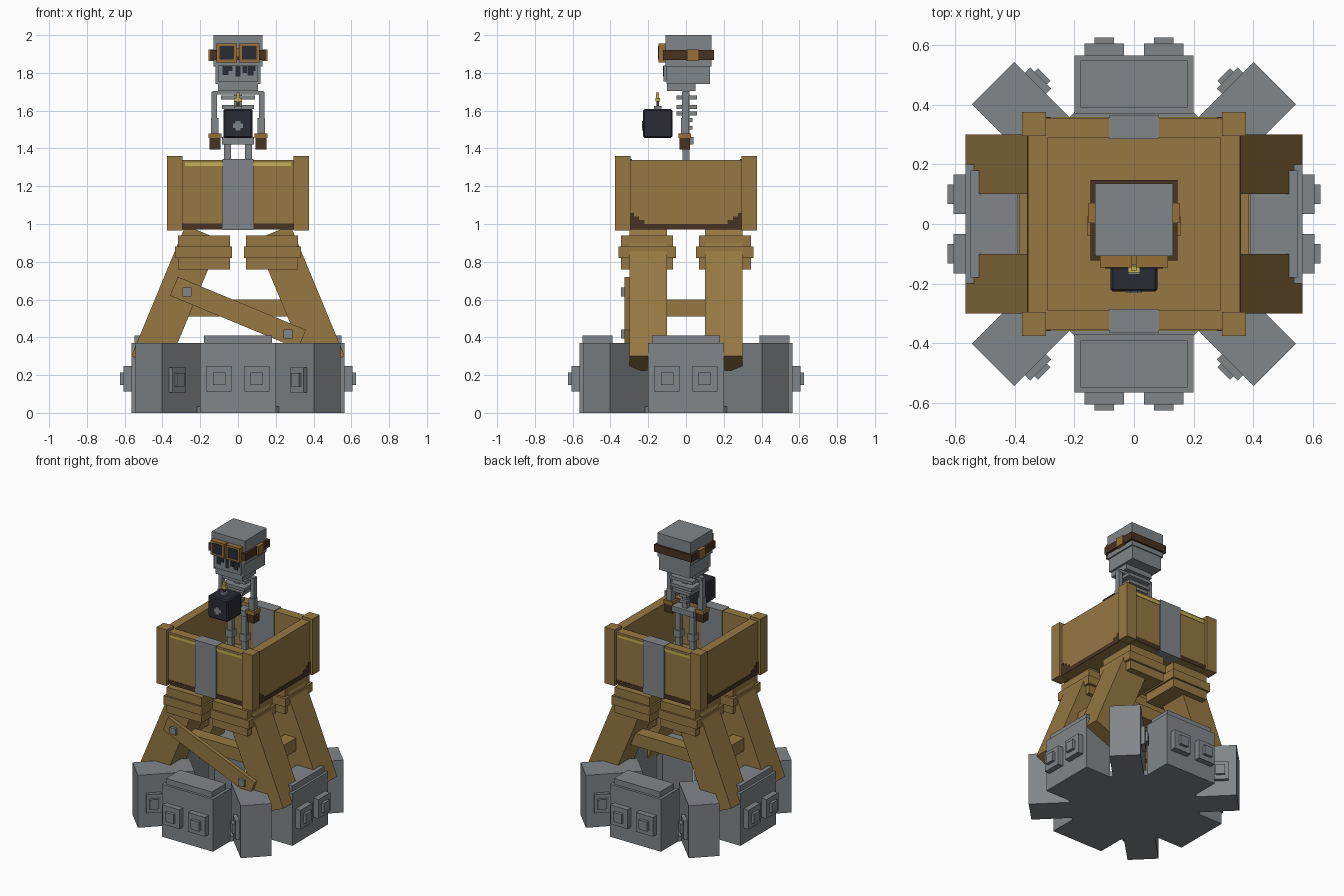
import bpy, bmesh, math
from mathutils import Matrix, Vector

cube = bpy.data.objects.get("Cube")
if cube:
    bpy.data.objects.remove(cube, do_unlink=True)


def material(name, r, g, b):
    m = bpy.data.materials.new(name)
    m.use_nodes = True
    m.diffuse_color = (r, g, b, 1)
    bsdf = m.node_tree.nodes["Principled BSDF"]
    bsdf.inputs["Base Color"].default_value = (r, g, b, 1)
    bsdf.inputs["Roughness"].default_value = 0.9
    return m


STONE = material("grey stone", 0.22, 0.236, 0.248)
WOOD = material("tan wood", 0.305, 0.185, 0.055)
DARK = material("dark brown", 0.065, 0.032, 0.016)
BLACK = material("blue black", 0.024, 0.024, 0.036)
YELLOW = material("pale yellow", 0.56, 0.44, 0.09)
BRASS = material("brass", 0.31, 0.16, 0.04)


def add(name, bm, mat):
    me = bpy.data.meshes.new(name)
    bm.to_mesh(me)
    bm.free()
    me.materials.append(mat)
    ob = bpy.data.objects.new(name, me)
    bpy.context.collection.objects.link(ob)
    return ob


def box(name, x, y, z, mat, frame=Matrix()):
    """Box from (min, max) ranges, placed in an optional local frame."""
    lo, hi = Vector((x[0], y[0], z[0])), Vector((x[1], y[1], z[1]))
    bm = bmesh.new()
    bmesh.ops.create_cube(bm, size=1, matrix=frame @ Matrix.Translation((lo + hi) / 2)
                          @ Matrix.Diagonal((*(hi - lo), 1)))
    return add(name, bm, mat)


def mid(c, h):
    return (c - h, c + h)


def span(a, b):
    return (min(a, b), max(a, b))


# Base plate joining the teeth
bm = bmesh.new()
bmesh.ops.create_cone(bm, cap_ends=True, segments=8, radius1=0.44, radius2=0.44, depth=0.035,
                      matrix=Matrix.Translation((0, 0, 0.0175)) @ Matrix.Rotation(math.pi / 8, 4, 'Z'))
add("base_plate", bm, STONE)

# Eight stone teeth: wide ones on the sides, narrow ones on the diagonals
for i in range(8):
    turn = Matrix.Rotation(i * math.pi / 4, 4, 'Z')
    if i % 2 == 0:
        box(f"wide_block_{i}", (0.37, 0.565), (-0.2, 0.2), (0, 0.37), STONE, turn)
        box(f"block_cap_{i}", (0.39, 0.548), (-0.18, 0.18), (0.37, 0.41), STONE, turn)
        for s in (-1, 1):
            box(f"block_stud_{i}", (0.56, 0.605), mid(s * 0.1, 0.066), mid(0.18, 0.068), STONE, turn)
            box(f"stud_tip_{i}", (0.6, 0.625), mid(s * 0.1, 0.033), mid(0.18, 0.033), STONE, turn)
    else:
        box(f"corner_block_{i}", (0.3, 0.668), (-0.1, 0.1), (0, 0.37), STONE, turn)
        s = 1 if i in (1, 5) else -1
        box(f"corner_stud_{i}", mid(0.567, 0.05), span(s * 0.09, s * 0.125), mid(0.175, 0.066), STONE, turn)
        box(f"corner_stud_tip_{i}", mid(0.567, 0.03), span(s * 0.12, s * 0.142), mid(0.175, 0.035), STONE, turn)

# Four leaning legs with stepped caps, and the beams between them
tilt = math.radians(22.5)
for sx in (-1, 1):
    frame = Matrix.Translation((sx * 0.4725, 0, 0.262)) @ Matrix.Rotation(-sx * tilt, 4, 'Y')
    for sy in (-1, 1):
        box("leg", (-0.1, 0.1), mid(sy * 0.2, 0.1), (0, 0.75), WOOD, frame)
        box("leg_cap", mid(sx * 0.18, 0.137), mid(sy * 0.207, 0.137), (0.76, 0.94), WOOD)
        box("leg_cap_band", mid(sx * 0.183, 0.151), mid(sy * 0.205, 0.152), (0.82, 0.88), WOOD)
    box("side_beam", mid(sx * 0.34, 0.045), (-0.15, 0.15), (0.51, 0.6), WOOD)
for sy in (-1, 1):
    box("cross_beam", (-0.3, 0.3), mid(sy * 0.2, 0.045), (0.51, 0.6), WOOD)

# Slanted front brace with bolts
frame = Matrix.Translation((0, -0.313, 0.53)) @ Matrix.Rotation(tilt, 4, 'Y')
box("front_brace", (-0.367, 0.367), (-0.013, 0.015), (-0.054, 0.054), WOOD, frame)
for x, z in ((-0.27, 0.64), (0.265, 0.418)):
    box("brace_bolt", mid(x, 0.023), (-0.345, -0.32), mid(z, 0.023), STONE)

# Basket: floor, walls, corner posts
box("basket_floor", (-0.345, 0.345), (-0.345, 0.345), (0.972, 1.03), WOOD)
for s in (-1, 1):
    box("basket_end_wall", (-0.355, 0.355), span(s * 0.29, s * 0.355), (0.97, 1.34), WOOD)
    box("basket_side_wall", span(s * 0.29, s * 0.355), (-0.3, 0.3), (0.97, 1.34), WOOD)
    for t in (-1, 1):
        box("corner_post", mid(s * 0.335, 0.04), mid(t * 0.335, 0.04), (0.965, 1.36), WOOD)

# Metal straps, worn yellow rims and dark lower edges
for s in (-1, 1):
    face = span(s * 0.352, s * 0.358)
    box("wall_strap", (-0.083, 0.083), span(s * 0.285, s * 0.364), (0.968, 1.344), STONE)
    box("end_lower_edge", (-0.295, 0.295), face, (0.972, 1.003), DARK)
    box("side_lower_edge", face, (-0.295, 0.295), (0.97, 1.0), DARK)
    for t in (-1, 1):
        box("rim_highlight", span(t * 0.083, t * 0.28), face, (1.306, 1.326), YELLOW)
        for inner, top in ((0.22, 1.02), (0.25, 1.04), (0.275, 1.057)):
            box("side_corner_stain", face, span(t * inner, t * 0.297), (0.99, top), DARK)

# Skeleton legs, feet, pelvis and spine
for s in (-1, 1):
    box("leg_bone", mid(s * 0.055, 0.019), mid(0, 0.018), (1.03, 1.45), STONE)
    box("knee", mid(s * 0.055, 0.026), mid(0, 0.026), (1.24, 1.29), STONE)
    box("foot", mid(s * 0.058, 0.03), (-0.07, 0.03), (1.03, 1.07), STONE)
box("pelvis", (-0.085, 0.085), (-0.03, 0.04), (1.42, 1.46), STONE)
box("spine", (-0.02, 0.02), (-0.014, 0.018), (1.44, 1.75), STONE)
for z in (1.51, 1.55):
    box("vertebra", (-0.03, 0.03), (-0.005, 0.035), mid(z, 0.01), STONE)

# Ribs
for z, w in ((1.67, 0.09), (1.62, 0.085), (1.585, 0.07)):
    box("rib", (-w, w), (-0.05, 0.058), mid(z, 0.011), STONE)
box("shoulder_bar", (-0.135, 0.135), (-0.018, 0.018), (1.685, 1.705), STONE)

# Arms and gloves
for s in (-1, 1):
    box("upper_arm", mid(s * 0.125, 0.014), (-0.02, 0.016), (1.54, 1.7), STONE)
    box("forearm", mid(s * 0.122, 0.02), (-0.026, 0.016), (1.47, 1.56), STONE)
    box("glove", mid(s * 0.122, 0.029), (-0.035, 0.022), (1.395, 1.462), DARK)
    box("glove_cuff", mid(s * 0.122, 0.034), (-0.04, 0.027), (1.455, 1.48), BRASS)

# Skull with muzzle and dark mouth gaps
box("cranium", (-0.13, 0.13), (-0.108, 0.135), (1.835, 2.0), STONE)
box("lower_skull", (-0.12, 0.12), (-0.104, 0.128), (1.74, 1.84), STONE)
box("muzzle", (-0.105, 0.105), (-0.118, -0.09), (1.755, 1.84), STONE)
box("jaw", (-0.105, 0.105), (-0.1, 0.05), (1.705, 1.75), STONE)
for x, w, lo in ((-0.065, 0.016, 1.79), (-0.04, 0.012, 1.81), (0.0, 0.014, 1.78),
                 (0.035, 0.012, 1.8), (0.065, 0.016, 1.785), (0.085, 0.008, 1.81)):
    box("mouth_gap", mid(x, w), (-0.122, -0.116), (lo, 1.837), BLACK)

# Goggles: strap, buckles, frames and lenses
box("goggle_strap", (-0.145, 0.145), (-0.122, 0.148), (1.868, 1.92), DARK)
for s in (-1, 1):
    box("strap_buckle", span(s * 0.13, s * 0.155), (0.005, 0.068), (1.862, 1.924), BRASS)
    box("goggle_frame", mid(s * 0.06, 0.054), (-0.145, -0.1), (1.856, 1.956), BRASS)
    box("goggle_lens", mid(s * 0.06, 0.038), (-0.149, -0.14), (1.87, 1.942), BLACK)
box("goggle_bridge", (-0.01, 0.01), (-0.135, -0.1), (1.885, 1.93), BRASS)

# Bomb with front mark, fuse and spark
bomb = box("bomb", (-0.078, 0.078), (-0.227, -0.072), (1.455, 1.608), BLACK)
bevel = bomb.modifiers.new("soft_edges", 'BEVEL')
bevel.width, bevel.segments = 0.008, 1
box("bomb_mark_wide", (-0.027, 0.027), (-0.231, -0.226), (1.508, 1.532), STONE)
box("bomb_mark_tall", (-0.014, 0.014), (-0.232, -0.226), (1.495, 1.545), STONE)
box("fuse_cap", mid(0, 0.02), mid(-0.15, 0.02), (1.6, 1.625), STONE)
box("fuse", mid(0, 0.007), mid(-0.15, 0.007), (1.62, 1.655), DARK)
box("spark_low", mid(0, 0.02), mid(-0.15, 0.012), (1.648, 1.668), YELLOW)
box("spark_high", mid(0, 0.009), mid(-0.15, 0.008), (1.66, 1.695), YELLOW)
